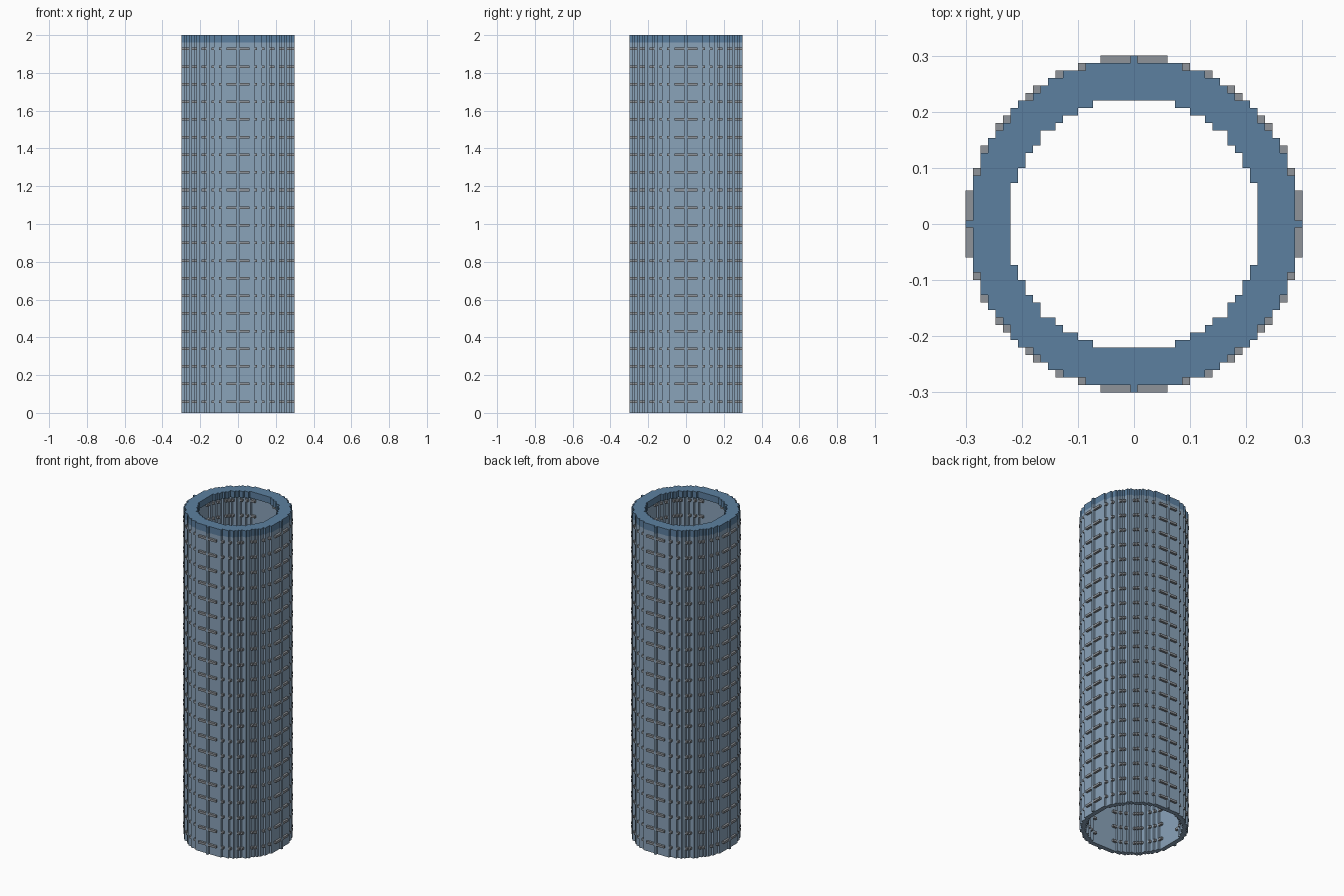
import bpy, bmesh

if "Cube" in bpy.data.objects:
    bpy.data.objects.remove(bpy.data.objects["Cube"], do_unlink=True)

U = 2 / 150            # block size
N = 23                 # half width of the block grid


def material(name, rgb):
    lin = [((c / 255 + 0.055) / 1.055) ** 2.4 for c in rgb]
    m = bpy.data.materials.new(name)
    m.use_nodes = True
    m.diffuse_color = (*lin, 1)
    m.node_tree.nodes["Principled BSDF"].inputs["Base Color"].default_value = (*lin, 1)
    return m


def block_ring(name, keep, z0, z1, mat):
    """Extrude every grid cell whose squared radius passes the test."""
    bm = bmesh.new()
    for i in range(-N, N + 1):
        for j in range(-N, N + 1):
            if keep(i * i + j * j):
                bm.faces.new([bm.verts.new(((i + a) * U, (j + b) * U, z0 * U))
                              for a, b in ((-.5, -.5), (.5, -.5), (.5, .5), (-.5, .5))])
    bmesh.ops.remove_doubles(bm, verts=bm.verts, dist=U * 0.1)
    base = bm.faces[:]
    top = bmesh.ops.extrude_face_region(bm, geom=base, use_keep_orig=True)["geom"]
    bmesh.ops.translate(bm, vec=(0, 0, (z1 - z0) * U),
                        verts=[v for v in top if isinstance(v, bmesh.types.BMVert)])
    bmesh.ops.reverse_faces(bm, faces=base)
    me = bpy.data.meshes.new(name)
    bm.to_mesh(me)
    bm.free()
    me.materials.append(mat)
    ob = bpy.data.objects.new(name, me)
    bpy.context.collection.objects.link(ob)
    return ob


pale_blue = material("pale_blue", (138, 163, 186))
steel_blue = material("steel_blue", (92, 128, 160))
grey = material("grey", (143, 148, 154))

RIM_Z = 147

# Thin tube wall and the thicker rim that caps it
block_ring("tube_wall", lambda d: 400 <= d <= 484, 0, RIM_Z, pale_blue)
block_ring("top_rim", lambda d: 289 <= d <= 484, RIM_Z, 150, steel_blue)

# Raised hoops on the outside and inside of the wall, repeated up the tube
for name, lo, hi in (("outer_hoops", 485, 501), ("inner_hoops", 385, 399)):
    hoop = block_ring(name, lambda d: lo <= d <= hi, 4, 5, grey)
    arr = hoop.modifiers.new("repeat", "ARRAY")
    arr.count = 21
    arr.use_relative_offset = False
    arr.use_constant_offset = True
    arr.constant_offset_displace = (0, 0, 7 * U)
